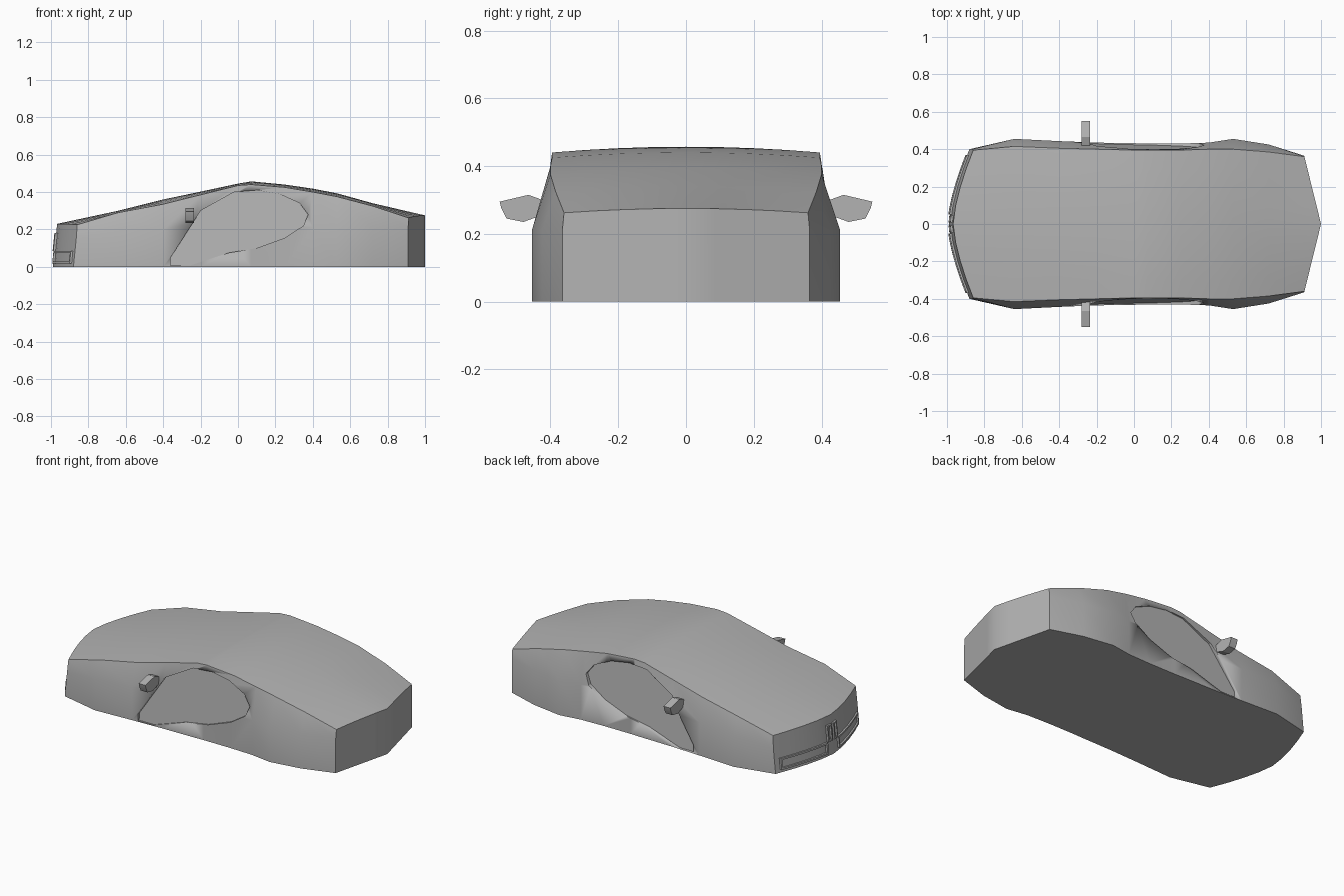
import bpy, bmesh, math

old = bpy.data.objects.get("Cube")
if old:
    bpy.data.objects.remove(old)

# One grey paint for the whole model
paint = bpy.data.materials.new("grey_paint")
paint.use_nodes = True
grey = (0.45, 0.45, 0.45, 1)
paint.diffuse_color = grey
paint.node_tree.nodes["Principled BSDF"].inputs["Base Color"].default_value = grey


def finish(name, bm, angle=25):
    bmesh.ops.recalc_face_normals(bm, faces=bm.faces[:])
    mesh = bpy.data.meshes.new(name)
    bm.to_mesh(mesh)
    bm.free()
    obj = bpy.data.objects.new(name, mesh)
    bpy.context.collection.objects.link(obj)
    mesh.materials.append(paint)
    bpy.ops.object.select_all(action="DESELECT")
    obj.select_set(True)
    bpy.context.view_layer.objects.active = obj
    bpy.ops.object.shade_smooth_by_angle(angle=math.radians(angle))
    return obj


def prism(name, near, far, angle=25):
    """Solid between two matching outlines."""
    bm = bmesh.new()
    a = [bm.verts.new(p) for p in near]
    b = [bm.verts.new(p) for p in far]
    bm.faces.new(a)
    bm.faces.new(b)
    for i in range(len(a)):
        j = (i + 1) % len(a)
        bm.faces.new((a[i], a[j], b[j], b[i]))
    return finish(name, bm, angle)


def nose_x(y, z):
    return -0.99 + 0.11 * (abs(y) / 0.4) ** 1.5 + 0.1 * z


# Body sections: x, half width, shoulder height, roof half width, roof edge height, centre height
sections = [
    (-0.88, 0.40, 0.15, 0.395, 0.225, 0.23),
    (-0.64, 0.455, 0.19, 0.415, 0.29, 0.30),
    (-0.4, 0.443, 0.20, 0.405, 0.335, 0.36),
    (-0.2, 0.435, 0.21, 0.40, 0.385, 0.402),
    (0.0, 0.432, 0.21, 0.395, 0.435, 0.445),
    (0.07, 0.43, 0.21, 0.395, 0.44, 0.457),
    (0.25, 0.43, 0.21, 0.395, 0.425, 0.44),
    (0.4, 0.435, 0.21, 0.40, 0.40, 0.418),
    (0.53, 0.455, 0.21, 0.40, 0.375, 0.393),
    (0.72, 0.425, 0.21, 0.385, 0.325, 0.34),
    (0.91, 0.365, 0.21, 0.36, 0.262, 0.275),
]
cols = [i / 4 for i in range(-4, 5)]
n = len(cols)

bm = bmesh.new()
rings = []
for k, (x, w, zs, wt, ze, zc) in enumerate(sections):
    pts = [(t * w, 0) for t in cols] + [(w, zs)]
    pts += [(t * wt, ze + (zc - ze) * (1 - t * t)) for t in reversed(cols)] + [(-w, zs)]
    ring = []
    for y, z in pts:
        px = x
        if k == 0:
            px = nose_x(y, z)
        elif k == len(sections) - 1:
            px = 1 - 0.09 * abs(y) / w
        ring.append(bm.verts.new((px, y, z)))
    rings.append(ring)
size = len(rings[0])
for a, b in zip(rings, rings[1:]):
    for i in range(size):
        j = (i + 1) % size
        bm.faces.new((a[i], a[j], b[j], b[i]))
# Nose and tail panels, closed in upright strips
for ring in (rings[0], rings[-1]):
    for i in range(n - 1):
        strip = [ring[i], ring[i + 1]]
        if i == n - 2:
            strip.append(ring[n])
        strip += [ring[2 * n - 1 - i], ring[2 * n - i]]
        if i == 0:
            strip.append(ring[2 * n + 1])
        bm.faces.new(strip)
body = finish("body", bm, 28)

# Door and side window hollows
door = [(-0.36, 0.05), (-0.36, 0.006), (-0.26, 0.006), (-0.05, 0.075), (0.1, 0.1),
        (0.25, 0.155), (0.35, 0.22), (0.375, 0.28), (0.33, 0.34), (0.22, 0.39),
        (0.1, 0.41), (-0.02, 0.40), (-0.2, 0.3)]
for side, label in ((1, "left"), (-1, "right")):
    cutter = prism(label + "_door_cutter",
                   [(x, side * (0.432 - 0.1 * z), z) for x, z in door],
                   [(x, side * 0.6, z) for x, z in door])
    cutter.hide_render = True
    cutter.hide_set(True)
    cut = body.modifiers.new(label + "_door", "BOOLEAN")
    cut.operation = "DIFFERENCE"
    cut.solver = "EXACT"
    cut.object = cutter
bpy.context.view_layer.objects.active = body
for mod in list(body.modifiers):
    if mod.type == "BOOLEAN":
        bpy.ops.object.modifier_move_to_index(modifier=mod.name, index=0)
        bpy.ops.object.modifier_apply(modifier=mod.name)
for obj in [o for o in bpy.data.objects if o.name.endswith("_door_cutter")]:
    bpy.data.objects.remove(obj)


def frame(name, side, y0, y1, z0, z1, bar):
    """Raised rectangular rim that follows the bowed nose."""
    bm = bmesh.new()
    steps = 8

    def strip(ya, yb, za, zb):
        loops = []
        for i in range(steps + 1):
            y = side * (ya + (yb - ya) * i / steps)
            loops.append([bm.verts.new((nose_x(y, z) + d, y, z))
                          for d, z in ((0.012, za), (-0.01, za), (-0.01, zb), (0.012, zb))])
        for a, b in zip(loops, loops[1:]):
            for i in range(4):
                j = (i + 1) % 4
                bm.faces.new((a[i], a[j], b[j], b[i]))
        bm.faces.new(loops[0])
        bm.faces.new(loops[-1])

    strip(y0, y1, z0, z0 + bar)
    strip(y0, y1, z1 - bar, z1)
    strip(y0, y0 + bar, z0 + bar, z1 - bar)
    strip(y1 - bar, y1, z0 + bar, z1 - bar)
    finish(name, bm)


# Intakes, grilles and door mirrors on both sides
mirror_outline = [(0.55, 0.295), (0.545, 0.275), (0.53, 0.245), (0.48, 0.235),
                  (0.425, 0.255), (0.41, 0.295), (0.465, 0.315)]
for side, label in ((1, "left"), (-1, "right")):
    frame(label + "_intake_frame", side, 0.05, 0.37, 0.018, 0.085, 0.01)
    frame(label + "_grille_frame", side, 0.008, 0.045, 0.085, 0.18, 0.008)
    prism(label + "_door_mirror",
          [(-0.28, side * y, z) for y, z in mirror_outline],
          [(-0.235, side * y, z) for y, z in mirror_outline])
